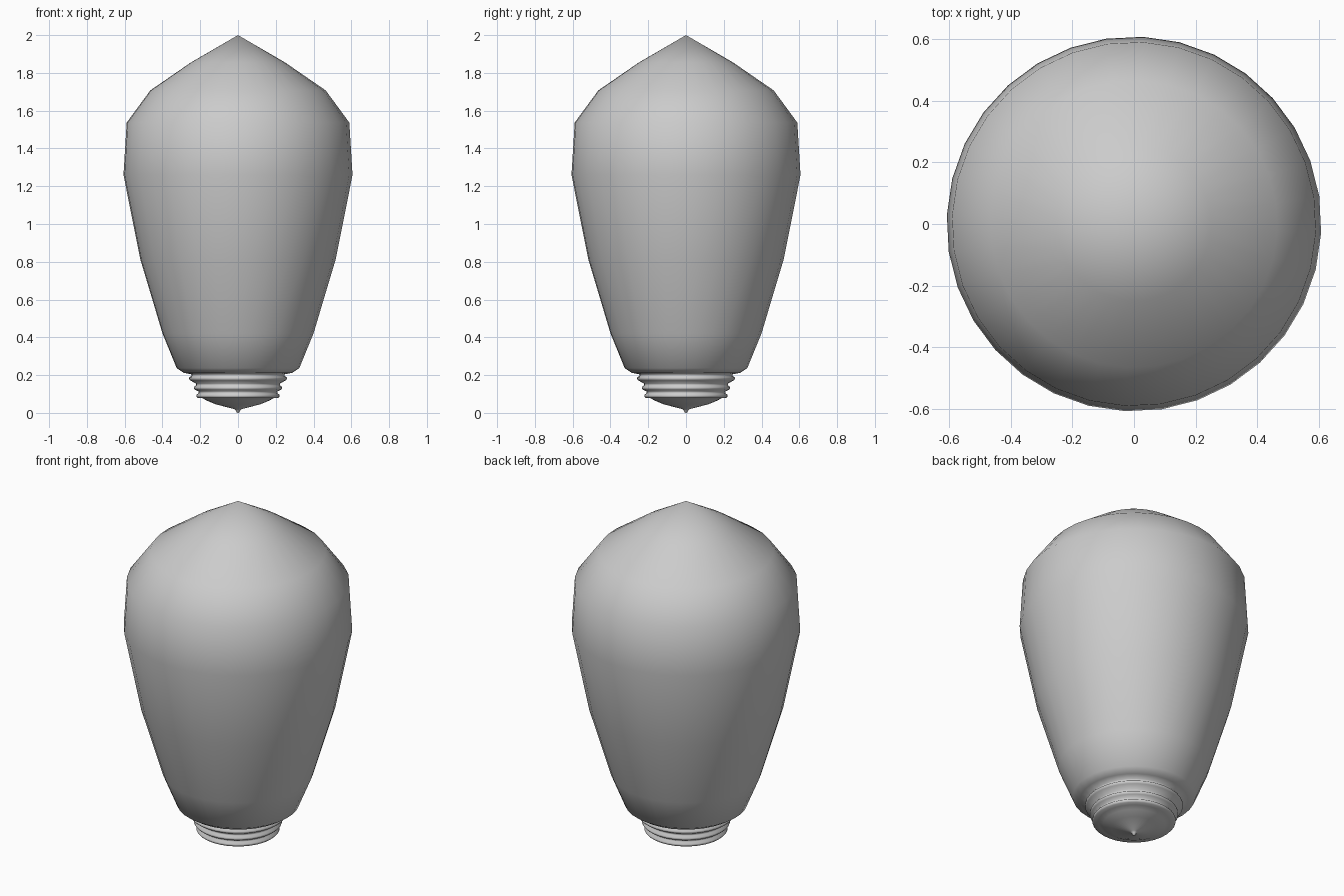
import bpy, bmesh, math

if "Cube" in bpy.data.objects:
    bpy.data.objects.remove(bpy.data.objects["Cube"])

SEGMENTS = 32
OFFSET = math.radians(-2.8)


def lathe(name, profile):
    """Revolve (radius, z) points around the z axis; zero radius makes a pole."""
    bm = bmesh.new()
    rings = []
    for r, z in profile:
        if r == 0:
            rings.append([bm.verts.new((0, 0, z))] * SEGMENTS)
        else:
            angles = [OFFSET + 2 * math.pi * i / SEGMENTS for i in range(SEGMENTS)]
            rings.append([bm.verts.new((r * math.cos(a), r * math.sin(a), z)) for a in angles])
    for low, high in zip(rings, rings[1:]):
        for i in range(SEGMENTS):
            j = (i + 1) % SEGMENTS
            corners = list(dict.fromkeys((low[i], low[j], high[j], high[i])))
            bm.faces.new(corners).smooth = True
    bmesh.ops.recalc_face_normals(bm, faces=bm.faces)
    mesh = bpy.data.meshes.new(name)
    bm.to_mesh(mesh)
    bm.free()
    obj = bpy.data.objects.new(name, mesh)
    bpy.context.collection.objects.link(obj)
    return obj


# Contact nub and shallow base dish
profile = [(0, 0), (0.008, 0.002), (0.011, 0.012), (0.02, 0.02),
           (0.12, 0.046), (0.165, 0.065), (0.19, 0.078)]

# Stacked rounded collar ridges, widening upward
for radius, z in [(0.221, 0.09), (0.234, 0.132), (0.259, 0.182)]:
    profile += [(radius - 0.006, z - 0.010), (radius, z - 0.003),
                (radius, z + 0.005), (radius - 0.012, z + 0.014),
                (radius - 0.013, z + 0.022)]

# Tapered body, shoulder and pointed crown
profile += [(0.287, 0.212), (0.325, 0.237), (0.40, 0.42), (0.517, 0.81), (0.607, 1.26),
            (0.59, 1.537), (0.465, 1.707), (0.25, 1.855), (0, 2.0)]

lathe("bulb_body", profile)
